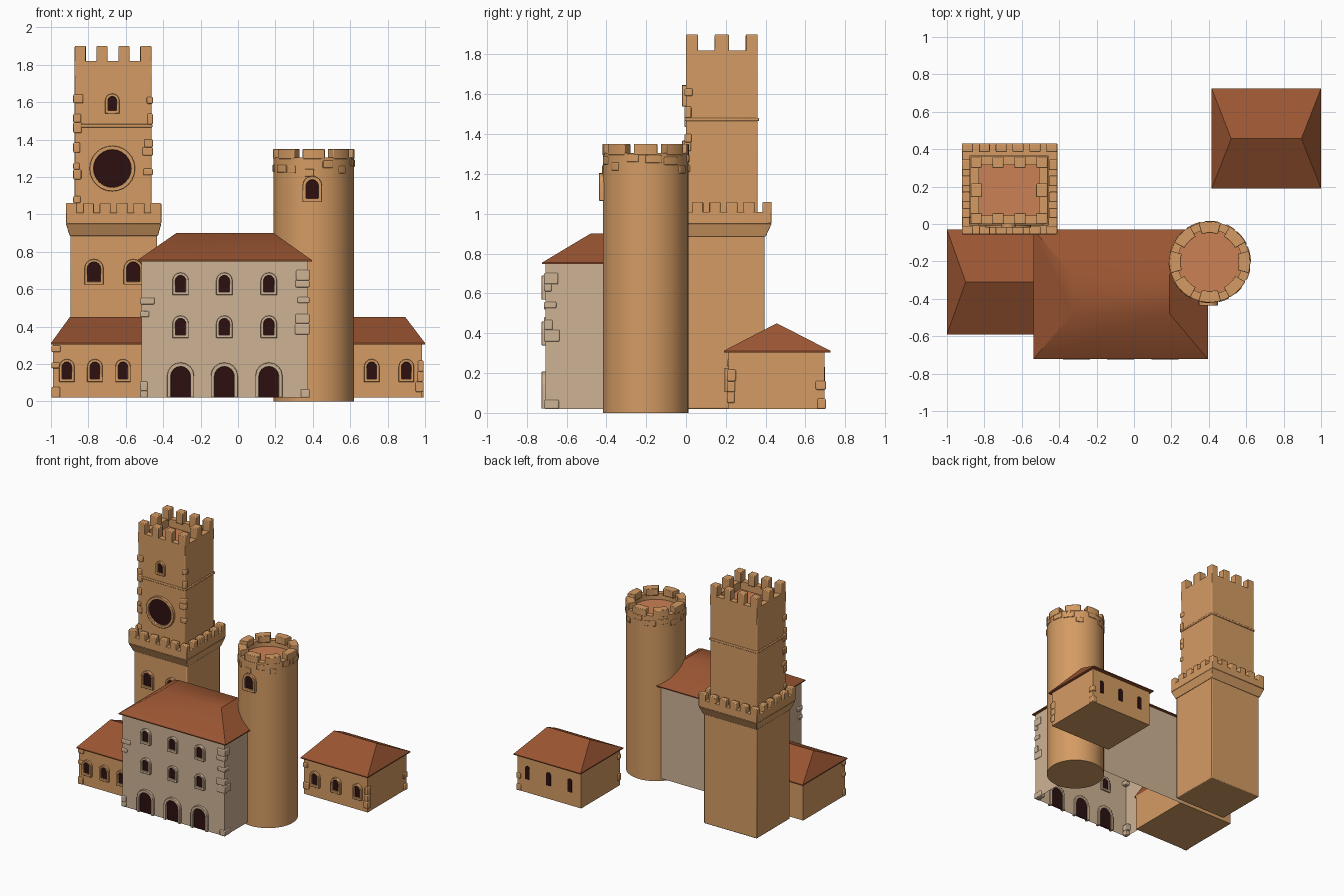
import bpy
import bmesh
import math
import random
from mathutils import Vector

random.seed(4)
if "Cube" in bpy.data.objects:
    bpy.data.objects.remove(bpy.data.objects["Cube"])


def material(name, r, g, b):
    m = bpy.data.materials.new(name)
    m.use_nodes = True
    m.diffuse_color = (r, g, b, 1)
    m.node_tree.nodes["Principled BSDF"].inputs["Base Color"].default_value = (r, g, b, 1)
    return m


STONE = material("tan stone", 0.66, 0.33, 0.125)
PLASTER = material("pale plaster", 0.62, 0.45, 0.30)
ROOF = material("roof tile", 0.32, 0.09, 0.032)
FLOOR = material("terrace clay", 0.60, 0.22, 0.09)
DARK = material("dark opening", 0.026, 0.005, 0.005)


def finish(name, bm, mat, bevel=0):
    bmesh.ops.recalc_face_normals(bm, faces=bm.faces)
    me = bpy.data.meshes.new(name)
    bm.to_mesh(me)
    bm.free()
    ob = bpy.data.objects.new(name, me)
    bpy.context.collection.objects.link(ob)
    me.materials.append(mat)
    if bevel:
        mod = ob.modifiers.new("worn edges", 'BEVEL')
        mod.width = bevel
        mod.segments = 2
    bpy.ops.object.select_all(action='DESELECT')
    ob.select_set(True)
    bpy.context.view_layer.objects.active = ob
    bpy.ops.object.shade_smooth_by_angle(angle=math.radians(35))
    return ob


def frustum(bm, low, high, z0, z1, bottom=True):
    """Box between two rectangles (x0, x1, y0, y1)."""
    loops = []
    for (x0, x1, y0, y1), z in ((low, z0), (high, z1)):
        loops.append([bm.verts.new((x, y, z)) for x, y in ((x0, y0), (x1, y0), (x1, y1), (x0, y1))])
    a, b = loops
    if bottom:
        bm.faces.new(a[::-1])
    bm.faces.new(b)
    for i in range(4):
        j = (i + 1) % 4
        bm.faces.new((a[i], a[j], b[j], b[i]))


def boxes(name, items, mat, bevel=0, bottom=True):
    bm = bmesh.new()
    for rect, z0, z1 in items:
        frustum(bm, rect, rect, z0, z1, bottom)
    return finish(name, bm, mat, bevel)


def hip_roof(name, eave, ridge, z0, z1):
    bm = bmesh.new()
    frustum(bm, eave, eave, z0 - 0.008, z0)
    frustum(bm, eave, ridge, z0, z1)
    bmesh.ops.remove_doubles(bm, verts=bm.verts, dist=0.0005)
    finish(name, bm, ROOF)


def arch(w, h, n=8):
    """Arched outline standing on z = 0."""
    r = w / 2
    top = [(r * math.cos(math.pi * i / n), h - r + r * math.sin(math.pi * i / n)) for i in range(n + 1)]
    return [(r, 0)] + top + [(-r, 0)]


def circle(r, n=24):
    return [(r * math.cos(math.tau * i / n), r * math.sin(math.tau * i / n)) for i in range(n)]


def opening(name, x, y, z, inner, outer=None, closed=True, out=0.02, back=0.012):
    """Dark plate with an optional raised stone surround, facing -y."""
    bm = bmesh.new()
    face = bm.faces.new([bm.verts.new((x + u, y + 0.004, z + v)) for u, v in inner])
    ext = bmesh.ops.extrude_face_region(bm, geom=[face])["geom"]
    bmesh.ops.translate(bm, vec=(0, -0.008, 0), verts=[g for g in ext if isinstance(g, bmesh.types.BMVert)])
    if not any(isinstance(g, bmesh.types.BMFace) and g == face for g in bm.faces):
        bm.faces.new([v for v in bm.verts if v.co.y > y])
    finish(name, bm, DARK)
    if not outer:
        return
    bm = bmesh.new()
    rings = [[bm.verts.new((x + u, yy, z + v)) for u, v in pts]
             for pts, yy in ((inner, y + back), (inner, y - out), (outer, y - out), (outer, y + back))]
    n = len(inner)
    for i in range(n if closed else n - 1):
        j = (i + 1) % n
        for k in range(4):
            a, b = rings[k], rings[(k + 1) % 4]
            bm.faces.new((a[i], a[j], b[j], b[i]))
    if not closed:
        for i in (0, n - 1):
            bm.faces.new([r[i] for r in rings])
    mat = PLASTER if name.startswith("hall") else STONE
    finish(name + "_surround", bm, mat, 0.003)


def window(name, x, y, z, w, h, t=0.016, **kw):
    outer = [(u, v - t if v == 0 else v) for u, v in arch(w + 2 * t, h + t)]
    opening(name, x, y, z, arch(w, h), outer, **kw)


def quoins(name, corners, z0, z1, mat, size=0.05, chance=0.5):
    """Irregular corner stones, slightly proud of the wall."""
    items = []
    for x, y, sx, sy in corners:
        z = z0
        while z < z1 - 0.03:
            h = min(random.uniform(0.03, 0.06), z1 - z)
            if random.random() < chance:
                lx, ly = size * random.uniform(0.5, 1.2), size * random.uniform(0.5, 1.2)
                xs = sorted((x - sx * 0.008, x + sx * lx))
                ys = sorted((y - sy * 0.008, y + sy * ly))
                items.append(((*xs, *ys), z, z + h))
            z += h
    boxes(name, items, mat, 0.006)


def battlement(name, rect, depth, z0, z1, nx, ny, fill):
    """Square merlons along the four sides of a rectangle."""
    x0, x1, y0, y1 = rect
    items = []
    for n, a, b, along_x in ((nx, x0, x1, True), (ny, y0, y1, False)):
        pitch = (b - a) / (n - 1 + fill)
        for i in range(n):
            s, e = a + i * pitch, a + (i + fill) * pitch
            if along_x:
                items += [((s, e, y0, y0 + depth), z0, z1), ((s, e, y1 - depth, y1), z0, z1)]
            elif 0 < i < n - 1:
                items += [((x0, x0 + depth, s, e), z0, z1), ((x1 - depth, x1, s, e), z0, z1)]
    boxes(name, items, STONE, 0.005)


def arc_block(bm, c, r0, r1, a0, a1, z0, z1, steps):
    prev = first = None
    full = abs(a1 - a0 - math.tau) < 1e-4
    for i in range(steps + 1):
        a = a0 + (a1 - a0) * i / steps
        d = Vector((math.cos(a), math.sin(a), 0))
        cur = [bm.verts.new(c + d * r + Vector((0, 0, z))) for r, z in ((r0, z0), (r1, z0), (r1, z1), (r0, z1))]
        if prev:
            for k in range(4):
                bm.faces.new((prev[k], prev[(k + 1) % 4], cur[(k + 1) % 4], cur[k]))
        prev, first = cur, first or cur
    if not full:
        bm.faces.new(first)
        bm.faces.new(prev)
    else:
        bmesh.ops.remove_doubles(bm, verts=bm.verts, dist=1e-5)


# Square clock tower: lower shaft, cornice, walkway, upper shaft
base = (-0.895, -0.433, -0.02, 0.395)
walk = (-0.92, -0.41, -0.055, 0.43)
upper = (-0.873, -0.463, 0.0, 0.36)
boxes("tower_lower_shaft", [(base, 0.02, 0.92)], STONE, 0.006)
bm = bmesh.new()
frustum(bm, (-0.9, -0.428, -0.025, 0.4), walk, 0.885, 0.95)
frustum(bm, walk, walk, 0.95, 1.01)
finish("tower_cornice", bm, STONE, 0.004)
battlement("walkway_merlons", walk, 0.045, 1.0, 1.06, 6, 6, 0.65)
boxes("tower_upper_shaft", [(upper, 0.95, 1.75)], STONE, 0.005)
boxes("tower_string_course", [((-0.88, -0.456, -0.007, 0.367), 1.465, 1.482)], STONE, 0.005)
ux0, ux1, uy0, uy1 = upper
boxes("tower_parapet", [((ux0, ux1, uy0, uy0 + 0.045), 1.74, 1.82), ((ux0, ux1, uy1 - 0.045, uy1), 1.74, 1.82),
                        ((ux0, ux0 + 0.045, uy0, uy1), 1.74, 1.82), ((ux1 - 0.045, ux1, uy0, uy1), 1.74, 1.82)], STONE)
battlement("tower_merlons", upper, 0.06, 1.81, 1.9, 4, 3, 0.5)
boxes("tower_floor", [((-0.85, -0.49, 0.02, 0.34), 1.745, 1.757)], FLOOR)
opening("tower_round_opening", -0.672, 0.0, 1.245, circle(0.1), circle(0.122))
window("tower_high_window", -0.672, 0.0, 1.555, 0.045, 0.075)
for i, x in enumerate((-0.77, -0.56)):
    window(f"tower_low_window_{i}", x, -0.02, 0.64, 0.07, 0.105)
quoins("tower_quoins", [(ux0, uy0, 1, 1), (ux1, uy0, -1, 1)], 1.06, 1.66, STONE, 0.04, 0.35)

# Round tower with ring parapet and merlons
C = Vector((0.405, -0.203, 0))
bm = bmesh.new()
bmesh.ops.create_cone(bm, cap_ends=True, segments=48, radius1=0.215, radius2=0.215, depth=1.25)
bmesh.ops.translate(bm, vec=C + Vector((0, 0, 0.625)), verts=bm.verts)
finish("round_tower_shaft", bm, STONE)
bm = bmesh.new()
arc_block(bm, C, 0.172, 0.215, 0, math.tau, 1.24, 1.305, 48)
finish("round_tower_parapet", bm, STONE)
bm = bmesh.new()
for i in range(8):
    a = math.tau * i / 8
    arc_block(bm, C, 0.155, 0.217, a - 0.28, a + 0.28, 1.295, 1.35, 6)
for i in range(14):
    a, z = math.tau * i / 14, random.uniform(1.2, 1.26)
    arc_block(bm, C, 0.2, 0.22, a, a + random.uniform(0.2, 0.4), z, z + 0.04, 5)
finish("round_tower_merlons", bm, STONE, 0.004)
bm = bmesh.new()
bmesh.ops.create_cone(bm, cap_ends=True, segments=48, radius1=0.18, radius2=0.18, depth=0.01)
bmesh.ops.translate(bm, vec=C + Vector((0, 0, 1.252)), verts=bm.verts)
finish("round_tower_floor", bm, FLOOR)
window("round_tower_window", 0.397, -0.421, 1.085, 0.065, 0.1, t=0.02, out=0.016, back=0.025)

# Main hall, open underneath
hall = (-0.515, 0.375, -0.705, -0.05)
boxes("hall_walls", [(hall, 0.02, 0.75)], PLASTER, bottom=False)
hip_roof("hall_roof", (-0.538, 0.395, -0.722, -0.03), (-0.33, 0.19, -0.48, -0.27), 0.755, 0.9)
for i, x in enumerate((-0.307, -0.073, 0.165)):
    for row, z in enumerate((0.355, 0.585)):
        window(f"hall_window_{row}_{i}", x, -0.705, z, 0.055, 0.088)
    opening(f"hall_door_{i}", x, -0.705, 0.021, arch(0.105, 0.165), arch(0.145, 0.187), closed=False)
quoins("hall_quoins", [(-0.515, -0.705, 1, 1), (0.375, -0.705, -1, 1)], 0.02, 0.74, PLASTER, 0.06, 0.4)

# Two low annexes
boxes("left_annex_walls", [((-0.99, -0.5, -0.57, -0.05), 0.02, 0.31)], STONE)
hip_roof("left_annex_roof", (-1.0, -0.5, -0.59, -0.03), (-0.9, -0.5, -0.31, -0.3099), 0.312, 0.45)
boxes("right_annex_walls", [((0.43, 0.985, 0.213, 0.695), 0.02, 0.31)], STONE)
hip_roof("right_annex_roof", (0.415, 1.0, 0.19, 0.725), (0.52, 0.895, 0.456, 0.4561), 0.312, 0.45)
for i in range(3):
    window(f"left_annex_window_{i}", -0.915 + 0.15 * i, -0.57, 0.12, 0.05, 0.09)
    x = 0.53 + 0.185 * i
    window(f"right_annex_window_{i}", x, 0.213, 0.12, 0.05, 0.09)
    opening(f"right_annex_back_window_{i}", x, 0.695, 0.125, arch(0.038, 0.105))
quoins("annex_quoins", [(-0.99, -0.57, 1, 1), (0.985, 0.213, -1, 1), (0.43, 0.213, 1, 1), (0.985, 0.695, -1, -1)],
       0.02, 0.3, STONE, 0.04, 0.45)
